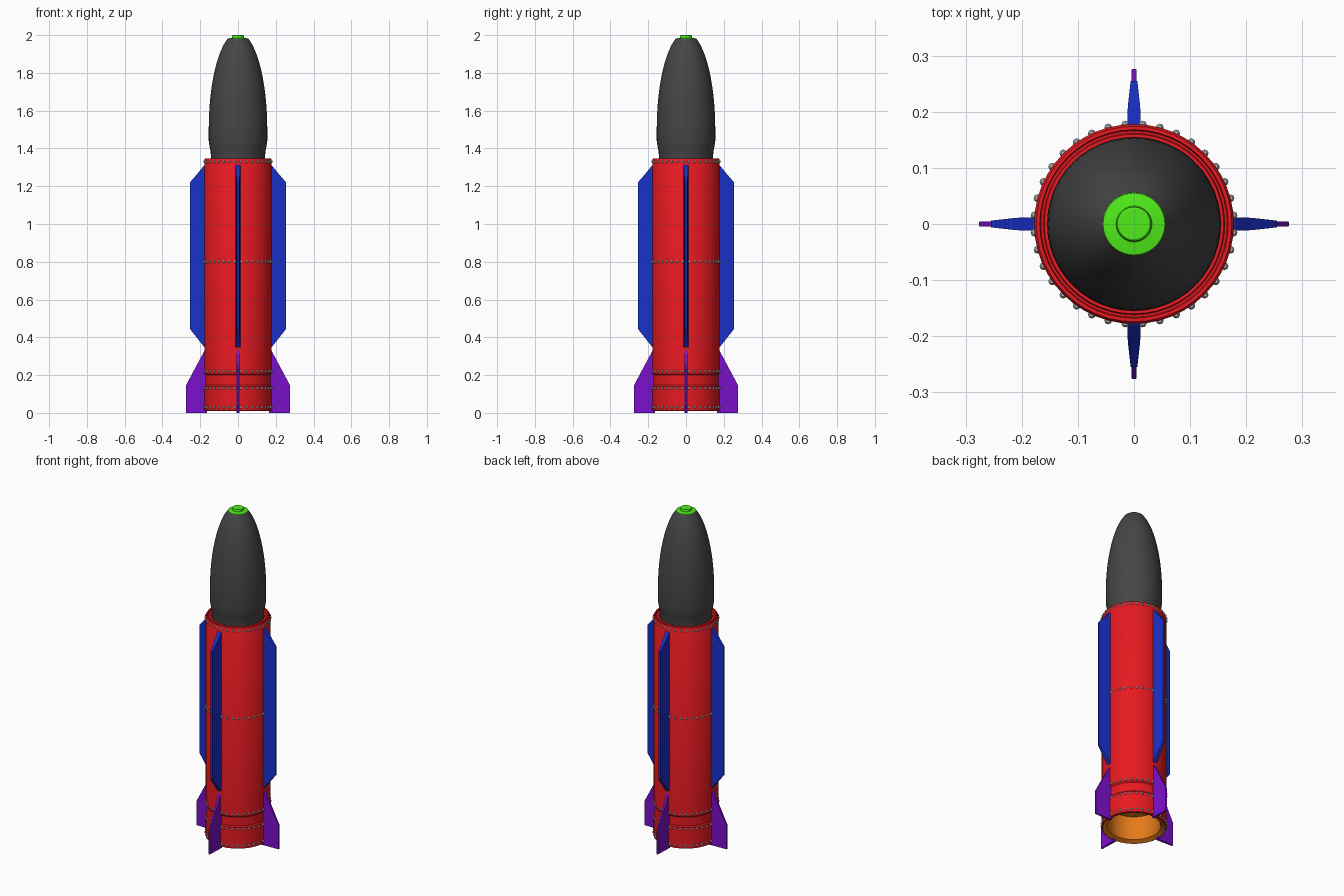
import bpy, bmesh, math
from mathutils import Matrix, Vector

if "Cube" in bpy.data.objects:
    bpy.data.objects.remove(bpy.data.objects["Cube"])

SIDES = 48


def material(name, rgb):
    m = bpy.data.materials.new(name)
    m.diffuse_color = (*rgb, 1)
    m.use_nodes = True
    m.node_tree.nodes["Principled BSDF"].inputs["Base Color"].default_value = m.diffuse_color
    return m


RED = material("red", (0.8, 0.01, 0.015))
BLUE = material("blue", (0.01, 0.03, 0.6))
PURPLE = material("purple", (0.2, 0.005, 0.6))
GREEN = material("green", (0.08, 0.85, 0.01))
ORANGE = material("orange", (0.8, 0.2, 0.01))
DARK = material("dark_grey", (0.06, 0.06, 0.06))


def finish(name, bm, mat=None, smooth=True):
    bmesh.ops.remove_doubles(bm, verts=bm.verts, dist=1e-5)
    bmesh.ops.recalc_face_normals(bm, faces=bm.faces)
    mesh = bpy.data.meshes.new(name)
    bm.to_mesh(mesh)
    bm.free()
    obj = bpy.data.objects.new(name, mesh)
    bpy.context.collection.objects.link(obj)
    if mat:
        mesh.materials.append(mat)
    if smooth:
        bpy.ops.object.select_all(action='DESELECT')
        obj.select_set(True)
        bpy.context.view_layer.objects.active = obj
        bpy.ops.object.shade_smooth_by_angle(angle=math.radians(30))
    return obj


def lathe(name, profile, mat):
    """Spin a (radius, z) profile around the z axis."""
    bm = bmesh.new()
    verts = [bm.verts.new((r, 0, z)) for r, z in profile]
    edges = [bm.edges.new(p) for p in zip(verts, verts[1:])]
    bmesh.ops.spin(bm, geom=verts + edges, axis=(0, 0, 1), cent=(0, 0, 0),
                   angle=math.tau, steps=SIDES)
    return finish(name, bm, mat)


def four_fins(name, sections, mat):
    """Loft each fin through (radius, z_low, z_high, half_thickness) sections."""
    for k in range(4):
        bm = bmesh.new()
        loops = []
        for r, lo, hi, t in sections:
            loops.append([bm.verts.new(p) for p in
                          ((r, -t, lo), (r, t, lo), (r, t, hi), (r, -t, hi))])
        for a, b in zip(loops, loops[1:]):
            for i in range(4):
                j = (i + 1) % 4
                bm.faces.new((a[i], a[j], b[j], b[i]))
        bm.faces.new(loops[0])
        bm.faces.new(loops[-1])
        bm.transform(Matrix.Rotation(k * math.pi / 2, 4, 'Z'))
        finish(f"{name}_{k + 1}", bm, mat, smooth=False)


# Main tube with recessed lower bands and a stepped top rim
lathe("body", [(0.172, 0.01), (0.178, 0.013), (0.178, 0.14), (0.173, 0.147),
               (0.173, 0.2), (0.178, 0.207), (0.178, 1.34), (0.174, 1.347),
               (0.168, 1.347), (0.166, 1.338), (0.162, 1.338), (0.160, 1.345),
               (0.148, 1.345), (0.14, 1.335)], RED)

# Open exhaust with a wide lip
lathe("exhaust", [(0.174, 0.01), (0.148, 0.022), (0.144, 0.03), (0.138, 0.16),
                  (0.0, 0.16)], ORANGE)

# Nose: narrow neck, straight shoulder, rounded ogive
curve = [1.5 + 0.48 * i / 16 for i in range(17)]
lathe("nose", [(0.142, 1.33), (0.145, 1.385), (0.148, 1.395), (0.155, 1.44)] +
      [(0.155 * math.sqrt(1 - ((z - 1.5) / 0.515) ** 2), z) for z in curve] +
      [(0.05, 1.982)], DARK)

# Tip: flange and stub
lathe("nose_tip", [(0.057, 1.978), (0.055, 1.982), (0.032, 1.986), (0.030, 1.998),
                   (0.027, 2.0), (0.0, 2.0)], GREEN)

# Long side wings and short tail fins
four_fins("wing", [(0.165, 0.335, 1.32, 0.012), (0.18, 0.35, 1.31, 0.012),
                   (0.21, 0.388, 1.272, 0.011), (0.255, 0.445, 1.22, 0.006)], BLUE)
four_fins("tail_fin", [(0.165, 0.0, 0.35, 0.009), (0.18, 0.0, 0.325, 0.008),
                       (0.276, 0.0, 0.145, 0.004)], PURPLE)

# Rivet rings
for n, z in enumerate((0.03, 0.13, 0.22, 0.8, 1.33)):
    bm = bmesh.new()
    for i in range(36):
        a = math.tau * (i + 0.5) / 36
        pos = Vector((0.178 * math.cos(a), 0.178 * math.sin(a), z))
        bmesh.ops.create_uvsphere(bm, u_segments=8, v_segments=6, radius=0.007,
                                  matrix=Matrix.Translation(pos))
    finish(f"rivet_ring_{n + 1}", bm)
